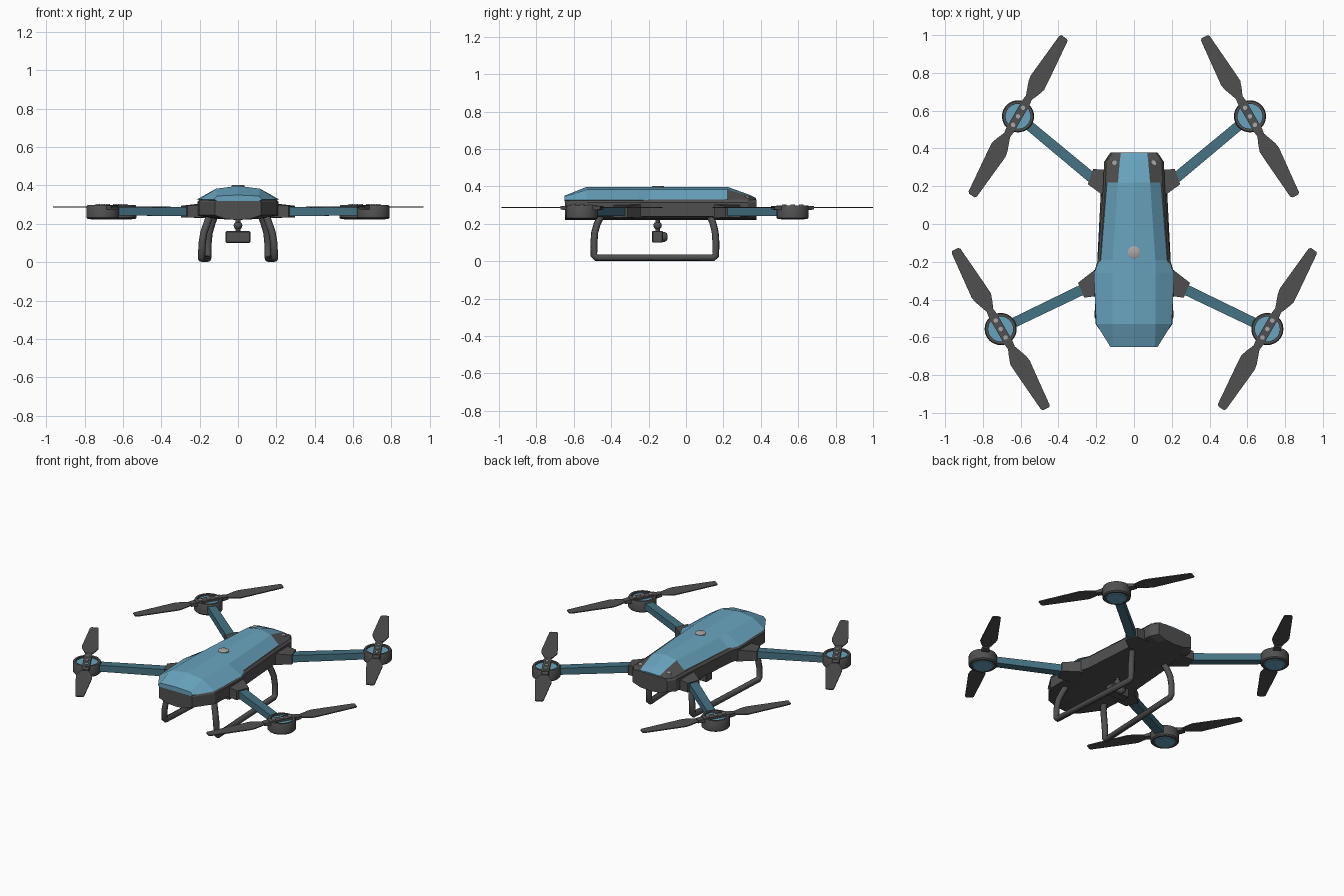
import bpy, bmesh
from math import radians, cos, sin, pi
from mathutils import Vector, Matrix

if "Cube" in bpy.data.objects:
    bpy.data.objects.remove(bpy.data.objects["Cube"])


def material(name, rgb):
    m = bpy.data.materials.new(name)
    m.diffuse_color = (*rgb, 1)
    m.use_nodes = True
    m.node_tree.nodes["Principled BSDF"].inputs["Base Color"].default_value = m.diffuse_color
    return m


BLUE = material("blue", (0.14, 0.37, 0.52))
TEAL = material("teal", (0.06, 0.17, 0.23))
DARK = material("dark_grey", (0.08, 0.08, 0.08))
PALE = material("pale_grey", (0.4, 0.38, 0.38))


def finish(name, bm, *mats):
    bmesh.ops.recalc_face_normals(bm, faces=bm.faces)
    me = bpy.data.meshes.new(name)
    bm.to_mesh(me)
    bm.free()
    for m in mats:
        me.materials.append(m)
    ob = bpy.data.objects.new(name, me)
    bpy.context.collection.objects.link(ob)
    return ob


def smooth(ob):
    bpy.ops.object.select_all(action='DESELECT')
    bpy.context.view_layer.objects.active = ob
    ob.select_set(True)
    bpy.ops.object.shade_smooth_by_angle(angle=radians(40))


def loft(name, rings, *mats):
    bm = bmesh.new()
    vs = [[bm.verts.new(p) for p in r] for r in rings]
    n = len(vs[0])
    for a, b in zip(vs, vs[1:]):
        for i in range(n):
            j = (i + 1) % n
            bm.faces.new((a[i], a[j], b[j], b[i]))
    bm.faces.new(vs[0])
    bm.faces.new(vs[-1])
    return finish(name, bm, *mats)


def beam(name, p, q, w0, w1, h0, h1, mat):
    """Box-section bar from p to q, tapering in width and height."""
    p, q = Vector(p), Vector(q)
    d = (q - p).normalized()
    n, u = Vector((-d.y, d.x, 0)), Vector((0, 0, 1))
    sq = [(-1, -1), (1, -1), (1, 1), (-1, 1)]
    return loft(name, [[c + n * a * w / 2 + u * b * h / 2 for a, b in sq]
                       for c, w, h in ((p, w0, h0), (q, w1, h1))], mat)


def lathe(name, centre, prof, mat, seg=24, axis='Z', closed=False):
    """Revolve (radius, height) points; closed joins last to first."""
    bm = bmesh.new()
    rot = Matrix.Rotation(-pi / 2, 3, 'X') if axis == 'Y' else Matrix.Identity(3)
    rings = [[bm.verts.new(Vector(centre) + rot @ Vector(
        (r * cos(2 * pi * i / seg), r * sin(2 * pi * i / seg), z)))
        for i in range(seg)] for r, z in prof]
    pairs = list(zip(rings, rings[1:]))
    if closed:
        pairs.append((rings[-1], rings[0]))
    else:
        bm.faces.new(rings[0])
        bm.faces.new(rings[-1])
    for a, b in pairs:
        for i in range(seg):
            j = (i + 1) % seg
            bm.faces.new((a[i], a[j], b[j], b[i]))
    ob = finish(name, bm, mat)
    smooth(ob)
    return ob


def mirrored(y, half):
    """Full closed section at y from half-section points starting on the centre line."""
    return [(x, y, z) for x, z in half] + [(-x, y, z) for x, z in half[::-1] if x > 0]


# upper shell: y, outer half width, inner half width, inner z, top z
SHELL = [(-.65, .125, .11, .345, .35), (-.53, .2, .115, .383, .398),
         (-.26, .213, .115, .383, .398), (-.19, .178, .113, .383, .398),
         (.22, .145, .085, .383, .398), (.335, .148, .075, .35, .357),
         (.375, .12, .07, .335, .338)]
shell = loft("upper_shell", [mirrored(y, [(0, zt), (wi, zi), (wo, .328), (wo * .9, .32)])
                             for y, wo, wi, zi, zt in SHELL], BLUE, DARK)
for f in shell.data.polygons:  # grey rear corners
    if f.center.y > .25 and abs(f.center.x) > .09:
        f.material_index = 1

# lower hull: y, half width, side bottom z
HULL = [(-.648, .12, .245), (-.53, .203, .245), (-.26, .212, .24), (-.19, .192, .24),
        (.2, .163, .24), (.33, .158, .24), (.378, .125, .245)]
loft("lower_hull", [mirrored(y, [(0, .33), (w * .93, .33), (w, .315), (w, zb),
                                 (w * .55, .226), (0, .22)]) for y, w, zb in HULL], DARK)

# top button and rear screws
lathe("top_button", (0, -.15, .39), [(.033, 0), (.033, .01), (.028, .013)], PALE)
for s in (-1, 1):
    lathe("rear_screw", (s * .105, .325, .335), [(.014, 0), (.014, .013)], PALE, 12)

BLADE = [(.1, -.014), (.15, -.036), (.19, -.05), (.25, -.046), (.475, -.028), (.484, -.02),
         (.487, .016), (.476, .024), (.22, .05), (.19, .045), (.12, .02), (.1, .014)]


def propeller(x, y, ang):
    R = Matrix.Translation((x, y, 0)) @ Matrix.Rotation(ang, 4, 'Z')
    for k in (0, pi):
        M = R @ Matrix.Rotation(k, 4, 'Z')
        bl = loft("propeller_blade", [[M @ Vector((a, b, z)) for a, b in BLADE]
                                      for z in (.284, .29)], DARK)
        beam("blade_clamp", M @ Vector((.07, 0, .285)), M @ Vector((.122, 0, .285)),
             .05, .036, .024, .018, DARK)
        lathe("clamp_screw", M @ Vector((.052, 0, .295)), [(.012, 0), (.012, .009)], PALE, 12)
    beam("propeller_bar", R @ Vector((-.085, 0, .29)), R @ Vector((.085, 0, .29)),
         .046, .046, .018, .018, DARK)
    lathe("hub_screw", (x, y, .295), [(.012, 0), (.012, .009)], PALE, 12)


# arms, motors and propellers
ARMS = [("rear", (.13, .215), (.215, .238), (.614, .57), 120),
        ("front", (.17, -.305), (.262, -.342), (.706, -.556), 60)]
for s in (-1, 1):
    for tag, root, joint, (mx, my), ang in ARMS:
        r = (s * root[0], root[1], .268)
        j = Vector((s * joint[0], joint[1], .264))
        m = Vector((s * mx, my, .264))
        d = (m - j).normalized()
        beam(tag + "_arm_bracket", r, j + d * .02, .15, .085, .075, .06, DARK)
        beam(tag + "_arm", j, m - d * .06, .056, .052, .046, .042, TEAL)
        lathe(tag + "_motor_housing", (s * mx, my, 0),
              [(.085, .232), (.085, .288), (.08, .297), (.066, .297), (.066, .225), (.078, .225)],
              DARK, 32, closed=True)
        lathe(tag + "_motor_core", (s * mx, my, 0), [(.06, .222), (.067, .228), (.067, .286)],
              BLUE, 32)
        propeller(s * mx, my, radians(ang if s > 0 else 180 - ang))

# landing skids: one bent tube per side
PATH = [(.148, -.455, .24), (.162, -.475, .2), (.178, -.488, .155), (.187, -.492, .1),
        (.19, -.492, .032), (.19, -.478, .019), (.158, .145, .019), (.157, .16, .032),
        (.156, .16, .1), (.15, .156, .155), (.137, .145, .2), (.123, .13, .24)]
for s in (-1, 1):
    cu = bpy.data.curves.new("landing_skid", 'CURVE')
    cu.dimensions = '3D'
    cu.bevel_depth = .019
    cu.bevel_resolution = 2
    cu.use_fill_caps = True
    sp = cu.splines.new('POLY')
    sp.points.add(len(PATH) - 1)
    for pt, (x, y, z) in zip(sp.points, PATH):
        pt.co = (s * x, y, z, 1)
    cu.materials.append(DARK)
    bpy.context.collection.objects.link(bpy.data.objects.new("landing_skid", cu))

# camera gimbal under the hull
CY = -.152
lathe("gimbal_mount", (0, CY, 0), [(.012, .155), (.012, .172), (.019, .178), (.023, .19),
                                   (.019, .203), (.012, .208), (.012, .222), (.03, .226)], DARK, 16)
cam = beam("camera_body", (-.064, CY, .131), (.064, CY, .131), .058, .058, .062, .062, DARK)
bev = cam.modifiers.new("bevel", 'BEVEL')
bev.width = .004
bev.segments = 1
lathe("camera_lens", (0, CY + .025, .13), [(.026, 0), (.026, .014), (.02, .024), (.01, .028)],
      DARK, 20, axis='Y')
